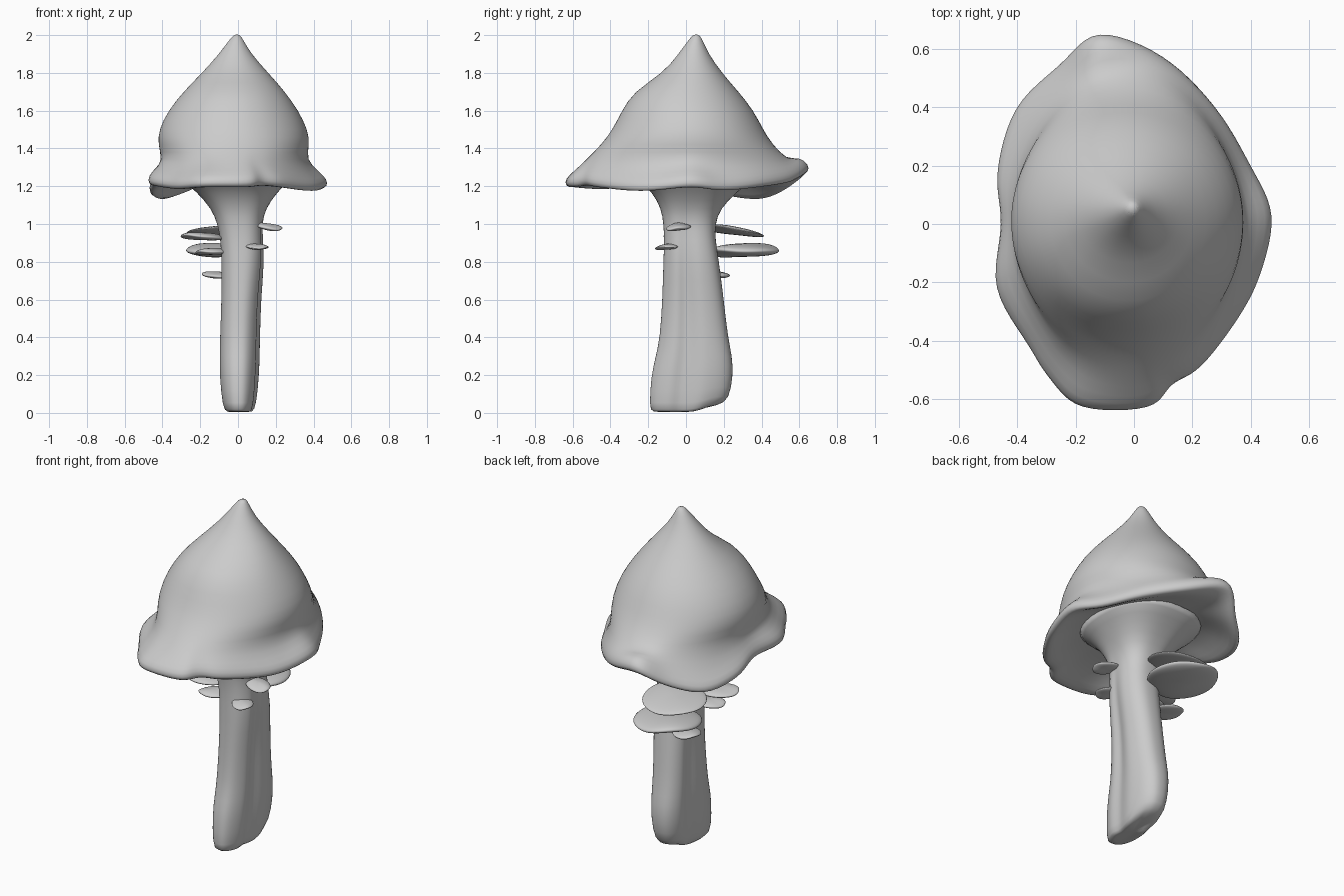
import bpy, bmesh
from math import sin, cos, tau, atan2, exp
from mathutils import Vector, Matrix, Euler

cube = bpy.data.objects.get("Cube")
if cube:
    bpy.data.objects.remove(cube)

grey = bpy.data.materials.new("plain grey")
grey.use_nodes = True
color = (0.6, 0.6, 0.6, 1)
grey.diffuse_color = color
grey.node_tree.nodes["Principled BSDF"].inputs["Base Color"].default_value = color


def finish(name, bm, subdivision=1):
    """Turn a bmesh into a smooth, subdivided object."""
    bmesh.ops.recalc_face_normals(bm, faces=bm.faces[:])
    for face in bm.faces:
        face.smooth = True
    mesh = bpy.data.meshes.new(name)
    bm.to_mesh(mesh)
    bm.free()
    mesh.materials.append(grey)
    obj = bpy.data.objects.new(name, mesh)
    bpy.context.collection.objects.link(obj)
    obj.modifiers.new("smooth surface", "SUBSURF").levels = subdivision
    obj.modifiers["smooth surface"].render_levels = subdivision
    return obj


def loft(name, rings):
    """Skin closed rings of equal point count and close both ends."""
    bm = bmesh.new()
    loops = [[bm.verts.new(p) for p in ring] for ring in rings]
    count = len(loops[0])
    for low, high in zip(loops, loops[1:]):
        for i in range(count):
            j = (i + 1) % count
            bm.faces.new((low[i], low[j], high[j], high[i]))
    bm.faces.new(loops[0])
    bm.faces.new(loops[-1])
    return finish(name, bm)


def power(value, exponent):
    return abs(value) ** exponent * (1 if value > 0 else -1)


def oval(row, angles, boxy=1.0):
    """Oval ring from its height and its x and y extents."""
    z, x0, x1, y0, y1 = row
    return [Vector(((x0 + x1) / 2 + (x1 - x0) / 2 * power(cos(a), boxy),
                    (y0 + y1) / 2 + (y1 - y0) / 2 * power(sin(a), boxy), z))
            for a in angles]


def closed_spline(points, steps):
    """Smooth closed curve through the points (Catmull-Rom)."""
    result, n = [], len(points)
    for i in range(n):
        a, b, c, d = (Vector(points[(i + k - 1) % n]) for k in range(4))
        for s in range(steps):
            t = s / steps
            result.append(b + (c - a) * t / 2
                          + (a * 2 - b * 5 + c * 4 - d) * t * t / 2
                          + (b * 3 - a - c * 3 + d) * t ** 3 / 2)
    return result


# Cap: wavy brim, domed body with a pointed tip, hollow underside
brim = closed_spline([
    (-.12, .655, 1.27), (.1, .575, 1.22), (.28, .4, 1.19), (.4, .2, 1.17),
    (.475, .03, 1.19), (.435, -.17, 1.17), (.36, -.32, 1.17), (.23, -.49, 1.19),
    (.13, -.55, 1.2), (.05, -.63, 1.19), (-.18, -.63, 1.19),
    (-.29, -.53, 1.18), (-.36, -.42, 1.18), (-.475, -.22, 1.2),
    (-.455, 0, 1.2), (-.47, .18, 1.15), (-.405, .4, 1.12), (-.25, .55, 1.18)], 3)
brim_angles = [atan2(p.y / .64, p.x / .46) for p in brim]
cap_rows = [
    (2.005, -.02, .01, .04, .07), (1.97, -.05, .03, .01, .09),
    (1.9, -.1, .07, -.04, .12), (1.8, -.19, .16, -.12, .19),
    (1.7, -.29, .25, -.28, .28), (1.6, -.37, .32, -.34, .36),
    (1.5, -.42, .37, -.39, .41), (1.42, -.425, .38, -.45, .46)]
cap_rings = [oval(row, brim_angles) for row in cap_rows]
# The waist draws in on the diagonals, forming front and back folds
waist = oval((1.34, -.4, .36, -.53, .54), brim_angles, 1.1)
cap_rings.append(waist)


def brim_ring(blend, lift):
    ring = []
    for w, p in zip(waist, brim):
        q = w.lerp(p, blend)
        ring.append(Vector((q.x, q.y, p.z + lift)))
    return ring


def under_ring(scale, height, flatten):
    return [Vector((p.x * scale, p.y * scale, p.z + (height - p.z) * flatten))
            for p in brim]


cap_rings += [brim_ring(.6, .09), brim_ring(1, .05), brim_ring(1, .01),
              under_ring(.94, 1.2, .1), under_ring(.86, 1.22, .6),
              under_ring(.68, 1.25, 1), under_ring(.4, 1.27, 1),
              under_ring(.1, 1.27, 1)]
loft("cap", cap_rings)

# Stem: flattened trunk with grooved sides, flaring into the cap
stem_angles = [tau * i / 40 for i in range(40)]
stem_rows = [
    (.01, -.03, .04, -.1, .08), (0, -.06, .08, -.18, .17),
    (.03, -.085, .1, -.195, .23), (.2, -.1, .115, -.185, .25),
    (.3, -.1, .118, -.16, .245), (.4, -.098, .12, -.138, .222),
    (.6, -.09, .125, -.125, .2), (.8, -.088, .143, -.12, .175),
    (.92, -.095, .135, -.115, .155), (1, -.11, .13, -.12, .155),
    (1.08, -.14, .145, -.13, .18), (1.17, -.22, .21, -.18, .27),
    (1.23, -.29, .27, -.25, .35), (1.28, -.35, .32, -.34, .41)]
stem_rings = []
for row in stem_rows:
    ring = oval(row, stem_angles, .8)
    fade = max(0, min(1, (1.1 - row[0]) / .5))
    for p, a in zip(ring, stem_angles):
        if cos(a) > 0:
            p.x *= 1 - .25 * fade * exp(-(sin(a) + .15) ** 2 / .03)
            p.x *= 1 - .22 * fade * max(0, -sin(a))
        else:
            p.x *= 1 - .2 * fade * exp(-(sin(a) - .2) ** 2 / .04)
        if row[0] < .1:
            p.z += .04 * max(0, min(1, (p.y - .05) / .1))
    stem_rings.append(ring)
loft("stem", stem_rings)

# Shelf fungi: thin rounded discs leaning out of the stem
shelves = {
    "large_back_shelf": (-.09, .3, .862, .2, .19, .036, .04),
    "upper_back_shelf": (-.1, .25, .965, .17, .18, .02, -.15),
    "lower_back_shelf": (-.11, .15, .73, .09, .08, .018, .05),
    "upper_side_shelf": (-.19, -.03, .935, .12, .09, .02, .04),
    "lower_side_shelf": (-.14, -.02, .855, .09, .07, .018, -.04),
    "upper_right_shelf": (.16, -.04, .985, .08, .065, .018, -.15),
    "lower_right_shelf": (.1, -.1, .88, .07, .06, .015, -.1)}
for name, (x, y, z, length, width, thick, slope) in shelves.items():
    bm = bmesh.new()
    bmesh.ops.create_uvsphere(bm, u_segments=20, v_segments=10, radius=1)
    for v in bm.verts:
        v.co.z += .4 * sin(v.co.y * 3) * v.co.x - .2 * v.co.y ** 2
    outward = atan2(y - .03, x)
    place = (Matrix.Translation((x, y, z))
             @ Euler((0, -slope, outward)).to_matrix().to_4x4()
             @ Matrix.Diagonal((length, width, thick, 1)))
    bm.transform(place)
    finish(name, bm)
